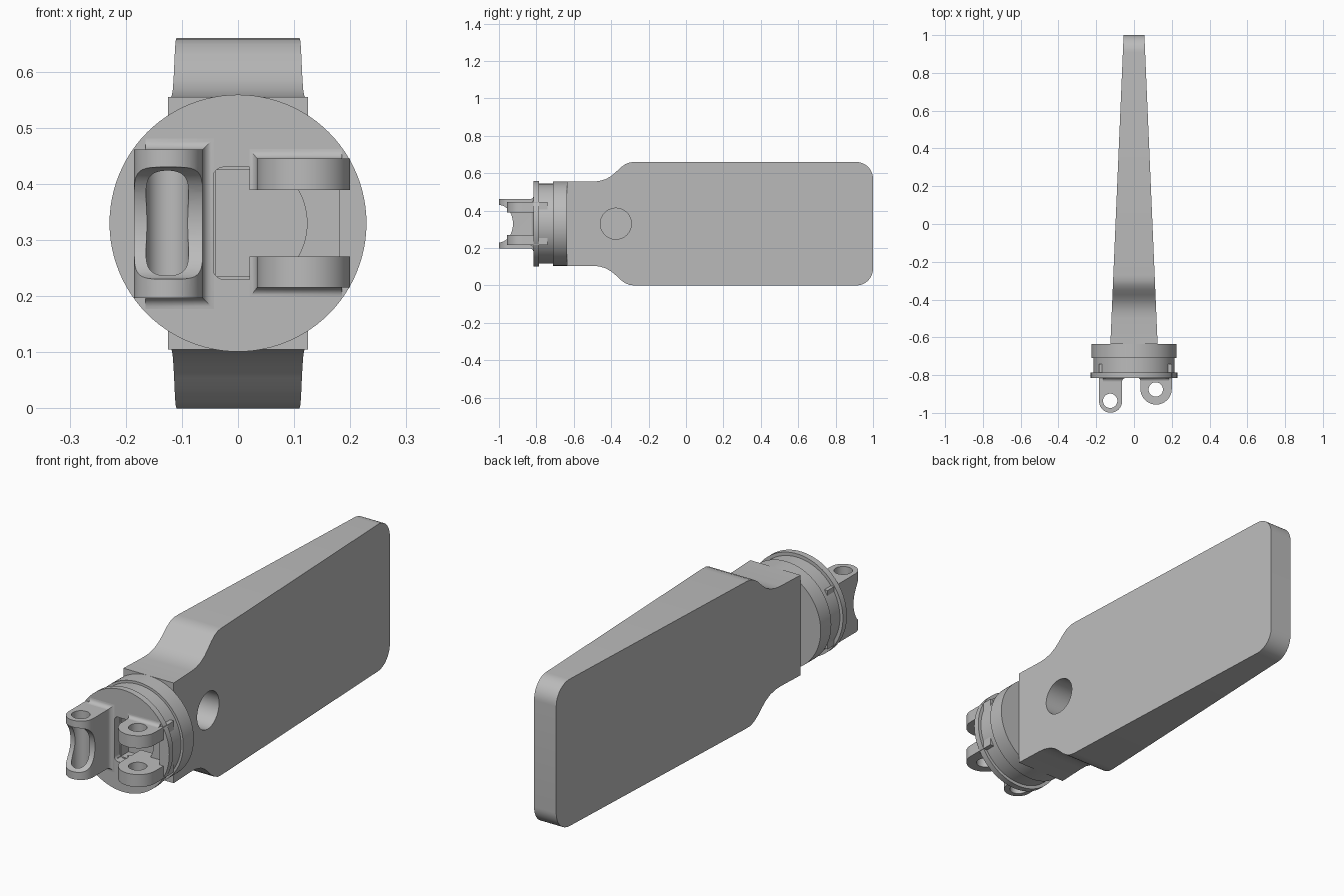
import bpy, bmesh, math
from mathutils import Vector

if "Cube" in bpy.data.objects:
    bpy.data.objects.remove(bpy.data.objects["Cube"], do_unlink=True)

MID = 0.33        # height of the centre line
FACE = -0.815     # front face of the hub

grey = bpy.data.materials.new("plain grey")
grey.use_nodes = True
grey.diffuse_color = (0.5, 0.5, 0.5, 1)
grey.node_tree.nodes["Principled BSDF"].inputs["Base Color"].default_value = (0.5, 0.5, 0.5, 1)


def loft(name, rings):
    """Closed solid through rings with equal point counts."""
    bm = bmesh.new()
    loops = [[bm.verts.new(p) for p in ring] for ring in rings]
    n = len(loops[0])
    for a, b in zip(loops, loops[1:]):
        for i in range(n):
            j = (i + 1) % n
            bm.faces.new((a[i], a[j], b[j], b[i]))
    bm.faces.new(loops[0][::-1])
    bm.faces.new(loops[-1])
    bmesh.ops.recalc_face_normals(bm, faces=bm.faces)
    mesh = bpy.data.meshes.new(name)
    bm.to_mesh(mesh)
    bm.free()
    mesh.materials.append(grey)
    obj = bpy.data.objects.new(name, mesh)
    bpy.context.collection.objects.link(obj)
    return obj


def arc(cx, cy, rx, ry, start, end, steps):
    angles = [math.radians(start + (end - start) * i / steps) for i in range(steps + 1)]
    return [(cx + rx * math.cos(a), cy + ry * math.sin(a)) for a in angles]


def oval(cx, cy, rx, ry, steps=64):
    return arc(cx, cy, rx, ry, 0, 360, steps)[:-1]


def prism(name, pts, axis, lo, hi):
    """Extrude a 2D outline along x, y or z."""
    place = {"x": lambda p, t: (t, p[0], p[1]),
             "y": lambda p, t: (p[0], t, p[1]),
             "z": lambda p, t: (p[0], p[1], t)}[axis]
    return loft(name, [[place(p, t) for p in pts] for t in (lo, hi)])


def cut(target, cutter):
    mod = target.modifiers.new("cut", "BOOLEAN")
    mod.operation = "DIFFERENCE"
    mod.solver = "EXACT"
    mod.object = cutter
    bpy.context.view_layer.objects.active = target
    bpy.ops.object.modifier_apply(modifier=mod.name)
    bpy.data.objects.remove(cutter, do_unlink=True)


def rounded_rect(x0, x1, z0, z1, r):
    return (arc(x1 - r, z1 - r, r, r, 0, 90, 6) + arc(x0 + r, z1 - r, r, r, 90, 180, 6)
            + arc(x0 + r, z0 + r, r, r, 180, 270, 6) + arc(x1 - r, z0 + r, r, r, 270, 360, 6))


def tongue(cx, cy, r):
    """Plan outline of a lug: straight sides with a round front."""
    back = -0.74
    return [(cx + r, back), (cx - r, back)] + arc(cx, cy, r, r, 180, 360, 32)


def fillet(name, x0, x1, z0, z1, grow, r=0.02):
    """Concave flare where a lug meets the hub; grow = left, right, down, up."""
    rings = []
    for i in range(7):
        a = math.pi / 2 * i / 6
        g, y = r * (1 - math.sin(a)), FACE - r * (1 - math.cos(a))
        l, rt, d, u = (g * s for s in grow)
        rings.append([(x0 - l, y, z0 - d), (x1 + rt, y, z0 - d),
                      (x1 + rt, y, z1 + u), (x0 - l, y, z1 + u)])
    rings.insert(0, [(x, FACE + 0.005, z) for x, y, z in rings[0]])
    return loft(name, rings)


# Tapered paddle blade with shoulders and a blind hole in its left side
shoulder = [(-0.635, 0.225), (-0.5, 0.225), (-0.465, 0.228), (-0.43, 0.238), (-0.4, 0.255),
            (-0.375, 0.276), (-0.35, 0.3), (-0.325, 0.318), (-0.3, 0.328), (-0.27, 0.33)]
upper = shoulder + arc(0.91, 0.24, 0.09, 0.09, 90, 0, 12)
outline = upper + [(y, -h) for y, h in reversed(upper)]


def half_width(y):
    return 0.125 - 0.07 * (y + 0.635) / 1.635


blade = loft("blade", [[(s * half_width(y), y, MID + h) for y, h in outline] for s in (-1, 1)])
cut(blade, prism("hole_cutter", oval(-0.375, MID, 0.083, 0.083), "x", -0.02, 0.3))

# Stepped round hub
steps = [(-0.635, 0.225), (-0.71, 0.225), (-0.71, 0.214), (-0.787, 0.214),
         (-0.787, 0.229), (FACE, 0.229)]
hub = loft("hub", [[(x, y, z) for x, z in oval(0, MID, r, r, 96)] for y, r in steps])

# Recess in the hub face, with a deeper round-ended step
cut(hub, prism("recess_cutter", rounded_rect(-0.045, 0.18, 0.23, 0.43, 0.02), "y", -0.9, -0.775))
deep = [(-0.04, 0.425), (-0.04, 0.235)] + arc(0.003, MID, 0.12, 0.12, -52, 52, 24)
cut(hub, prism("step_cutter", deep, "y", -0.8, -0.72))

# Tall lug, scooped in front and bored from top to bottom
tall_lug = prism("tall_lug", tongue(-0.124, -0.938, 0.061), "z", 0.197, 0.461)
cut(tall_lug, prism("scoop_cutter", oval(-1.0, MID, 0.075, 0.1), "x", -0.3, 0.0))
cut(tall_lug, prism("bore_cutter", oval(-0.126, -0.936, 0.038, 0.038, 48), "z", 0, 1))
parts = [blade, hub, tall_lug,
         fillet("tall_lug_fillet", -0.165, -0.063, 0.197, 0.461, (0, 1, 1, 1))]

# Pair of short lugs
for name, lo, hi, down, up in (("upper_lug", 0.389, 0.445, 0, 1), ("lower_lug", 0.215, 0.271, 1, 0)):
    lug = prism(name, tongue(0.117, -0.873, 0.083), "z", lo, hi)
    cut(lug, prism("bore_cutter", oval(0.115, -0.876, 0.038, 0.038, 48), "z", 0, 1))
    parts += [lug, fillet(name + "_fillet", 0.034, 0.185, lo, hi, (0.8, 0, down, up), 0.017)]

# Smooth curved surfaces, keep crisp edges
bpy.ops.object.select_all(action="DESELECT")
for part in parts:
    part.select_set(True)
bpy.context.view_layer.objects.active = blade
bpy.ops.object.shade_smooth_by_angle(angle=math.radians(30))
